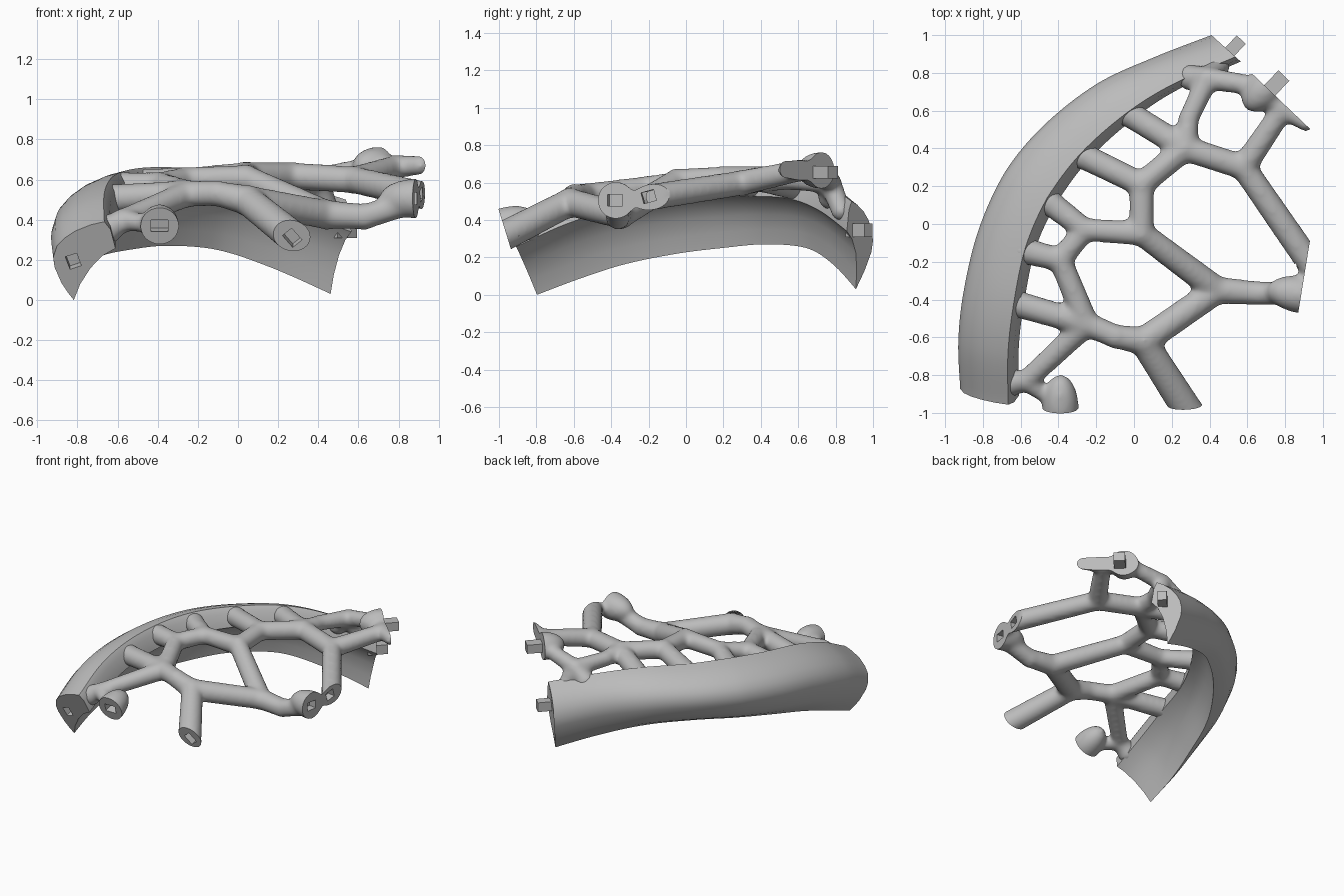
import bpy, bmesh, math
from mathutils import Vector, Matrix

if "Cube" in bpy.data.objects:
    bpy.data.objects.remove(bpy.data.objects["Cube"])

grey = bpy.data.materials.new("plain grey")
grey.use_nodes = True
grey.diffuse_color = (.5, .5, .5, 1)
grey.node_tree.nodes["Principled BSDF"].inputs["Base Color"].default_value = (.5, .5, .5, 1)


def make_object(name, bm):
    mesh = bpy.data.meshes.new(name)
    bm.normal_update()
    bm.to_mesh(mesh)
    bm.free()
    obj = bpy.data.objects.new(name, mesh)
    mesh.materials.append(grey)
    bpy.context.collection.objects.link(obj)
    return obj


def activate(obj):
    bpy.ops.object.select_all(action='DESELECT')
    obj.select_set(True)
    bpy.context.view_layer.objects.active = obj


def apply_modifiers(obj):
    activate(obj)
    for name in [m.name for m in obj.modifiers]:
        bpy.ops.object.modifier_apply(modifier=name)


def smooth(obj, angle=40):
    activate(obj)
    bpy.ops.object.shade_smooth_by_angle(angle=math.radians(angle))


def block(name, centre, axis, width, height, length, roll=0):
    """Box whose long side runs along axis."""
    bm = bmesh.new()
    turn = Vector(axis).to_track_quat('Z', 'Y').to_matrix().to_4x4()
    bmesh.ops.create_cube(bm, size=1, matrix=Matrix.Translation(centre) @ turn
                          @ Matrix.Rotation(math.radians(roll), 4, 'Z')
                          @ Matrix.Diagonal((width, height, length, 1)))
    return make_object(name, bm)


def cut_socket(obj, *args):
    cutter = block("socket_cutter", *args)
    cutter.hide_render = True
    mod = obj.modifiers.new("socket", 'BOOLEAN')
    mod.operation, mod.solver, mod.object = 'DIFFERENCE', 'EXACT', cutter
    apply_modifiers(obj)
    bpy.data.objects.remove(cutter)


# ---- rim: crescent section lofted along a bending path ----
# each station: outer x, y, inner x, y, bottom z, top z
stations = [
    (-.92, -.79, -.61, -.81, 0, .39),
    (-.93, -.55, -.61, -.57, .09, .52),
    (-.9, -.3, -.58, -.35, .165, .6),
    (-.82, 0, -.52, -.1, .22, .64),
    (-.68, .28, -.41, .11, .25, .66),
    (-.48, .52, -.24, .34, .27, .66),
    (-.2, .74, -.01, .55, .25, .65),
    (.1, .88, .23, .71, .165, .6),
    (.41, 1, .565, .86, .03, .5)]
# section: fraction from outer to inner, fraction of height, extra inward reach at mid length
section = [(.33, 0, .2), (.23, .1, .06), (.13, .22, .01), (.02, .42, .01), (0, .55, 0),
           (.06, .69, 0), (.18, .79, 0), (.35, .88, 0), (.6, .96, 0), (.82, 1, 0),
           (.92, .9, 0), (1, .66, 0), (.8, .57, .02), (.6, .41, .07), (.43, .2, .15)]


def spline(rows, steps):
    """Catmull-Rom interpolation between rows of numbers."""
    out = []
    last = len(rows) - 1
    for i in range(last):
        a, b, c, d = (rows[max(0, min(last, i + k))] for k in (-1, 0, 1, 2))
        for s in range(steps):
            t = s / steps
            out.append([.5 * (2*q + (r-p)*t + (2*p-5*q+4*r-u)*t*t + (3*q-p-3*r+u)*t**3)
                        for p, q, r, u in zip(a, b, c, d)])
    return out + [list(rows[-1])]


bm = bmesh.new()
rings = []
path = spline(stations, 8)
for i, (ox, oy, ix, iy, low, high) in enumerate(path):
    t = i / (len(path) - 1)
    ring = []
    for f, h, reach in section:
        f += reach * math.sin(math.pi * t ** 1.4)
        rise = h * (high - low)
        # the front end leans forward, the foot of the back end tucks in
        lean = max(0, 1 - 2*t) * -.385 * rise + max(0, 4*t - 3) * .2 * min(0, rise - .23)
        ring.append(bm.verts.new((ox + (ix-ox)*f, oy + (iy-oy)*f + lean, low + rise)))
    rings.append(ring)
count = len(section)
for a, b in zip(rings, rings[1:]):
    for j in range(count):
        k = (j + 1) % count
        bm.faces.new((a[j], a[k], b[k], b[j]))
bm.faces.new(rings[0])
bm.faces.new(rings[-1])
bmesh.ops.recalc_face_normals(bm, faces=bm.faces)
rim = make_object("rim", bm)
cut_socket(rim, (-.82, -.88, .19), (0, -.955, -.296), .06, .07, .14, 20)
smooth(rim, 35)

# ---- branching struts: joints (x, y, z, radius) and the links between them ----
joints = {
    "back": (.39, .77, .6, .064), "upper": (.27, .4, .618, .072), "mid": (.04, .21, .622, .07),
    "centre": (.04, -.05, .607, .07), "inner": (-.26, -.03, .602, .064),
    "side": (-.39, -.19, .575, .066), "lower": (-.25, -.53, .53, .07),
    "fork": (.05, -.62, .495, .08), "elbow": (.44, -.35, .425, .077),
    "reach": (.63, -.365, .415, .068),
    "right": (.58, .3, .598, .072), "corner": (-.57, -.83, .4, .06),
    "bend": (.29, .56, .615, .057), "sag": (-.1, -.595, .53, .067),
    "front_end": (.305, -1.02, .29, .088), "dome_front": (-.42, -.94, .37, .042),
    "dome_right": (.95, -.375, .51, .06), "right_end": (.97, -.265, .51, .076),
    "dome_back": (.65, .73, .66, .055), "back_end": (.79, .61, .665, .062),
    "lobe": (.91, .54, .67, .052),
    "rim_a": (-.65, -.84, .35, .075), "rim_b": (-.63, -.42, .505, .076),
    "rim_c": (-.585, -.14, .565, .076), "rim_d": (-.455, .12, .585, .074),
    "rim_e": (-.27, .36, .588, .074), "rim_f": (-.03, .585, .575, .074),
    "rim_g": (.3, .775, .525, .072), "rim_h": (.45, .83, .45, .058)}
chains = ["rim_a corner lower sag fork elbow reach dome_right", "rim_b lower side rim_c",
          "side inner centre mid upper right right_end", "rim_d inner", "rim_e mid",
          "rim_f upper bend back rim_g", "back rim_h", "back dome_back",
          "right back_end lobe", "back_end dome_back", "centre elbow", "fork front_end",
          "corner dome_front"]

bm = bmesh.new()
for x, y, z, r in joints.values():
    bmesh.ops.create_uvsphere(bm, u_segments=20, v_segments=12, radius=r,
                              matrix=Matrix.Translation((x, y, z)))
for chain in chains:
    names = chain.split()
    for start, end in zip(names, names[1:]):
        a, b = Vector(joints[start][:3]), Vector(joints[end][:3])
        turn = (b - a).to_track_quat('Z', 'Y').to_matrix().to_4x4()
        bmesh.ops.create_cone(bm, cap_ends=True, segments=20, depth=(b - a).length,
                              radius1=joints[start][3] * .95, radius2=joints[end][3] * .95,
                              matrix=Matrix.Translation((a + b) / 2) @ turn)

# domed feet, later cut flat across the middle
front_normal = Vector((0, -.955, -.296))
side_normal = Vector((.987, -.16, 0))
back_normal = Vector((.69, .724, 0))
domes = [((-.39, -.97, .37), front_normal, .098, .18),
         ((.885, -.375, .505), side_normal, .1, .185),
         ((.7, .725, .665), back_normal, .1, .16)]
for place, axis, radius, depth in domes:
    turn = axis.to_track_quat('Z', 'Y').to_matrix().to_4x4()
    bmesh.ops.create_uvsphere(bm, u_segments=24, v_segments=16, radius=1,
                              matrix=Matrix.Translation(place) @ turn
                              @ Matrix.Diagonal((radius, radius, depth, 1)))
struts = make_object("branching_struts", bm)

# blend everything into one rounded skin
remesh = struts.modifiers.new("blend", 'REMESH')
remesh.mode, remesh.voxel_size = 'VOXEL', .014
soften = struts.modifiers.new("soften", 'SMOOTH')
soften.factor, soften.iterations = .5, 18
apply_modifiers(struts)

# trim the open ends flat
bm = bmesh.new()
bm.from_mesh(struts.data)
for normal, place in ((front_normal, (0, -.975, .37)), (side_normal, (.885, -.375, .5)),
                      (back_normal, (.71, .715, .66))):
    cut = bmesh.ops.bisect_plane(bm, geom=bm.verts[:] + bm.edges[:] + bm.faces[:], dist=1e-5,
                                 plane_co=place, plane_no=normal, clear_outer=True)
    edges = [e for e in cut["geom_cut"] if isinstance(e, bmesh.types.BMEdge)]
    bmesh.ops.edgeloop_fill(bm, edges=edges)
bmesh.ops.recalc_face_normals(bm, faces=bm.faces)
bm.to_mesh(struts.data)
bm.free()

# square sockets in the trimmed ends
cut_socket(struts, (-.39, -.97, .37), front_normal, .085, .06, .12)
cut_socket(struts, (.27, -.955, .31), front_normal, .06, .08, .12, 40)
cut_socket(struts, (.885, -.38, .505), side_normal, .08, .06, .12)
cut_socket(struts, (.915, -.2, .525), side_normal, .07, .06, .12, 15)
smooth(struts, 45)

# ---- square pegs on the far ends ----
block("rim_peg", (.52, .925, .345), (.68, .73, 0), .065, .07, .14)
block("strut_peg", (.745, .735, .655), back_normal, .08, .065, .14)
